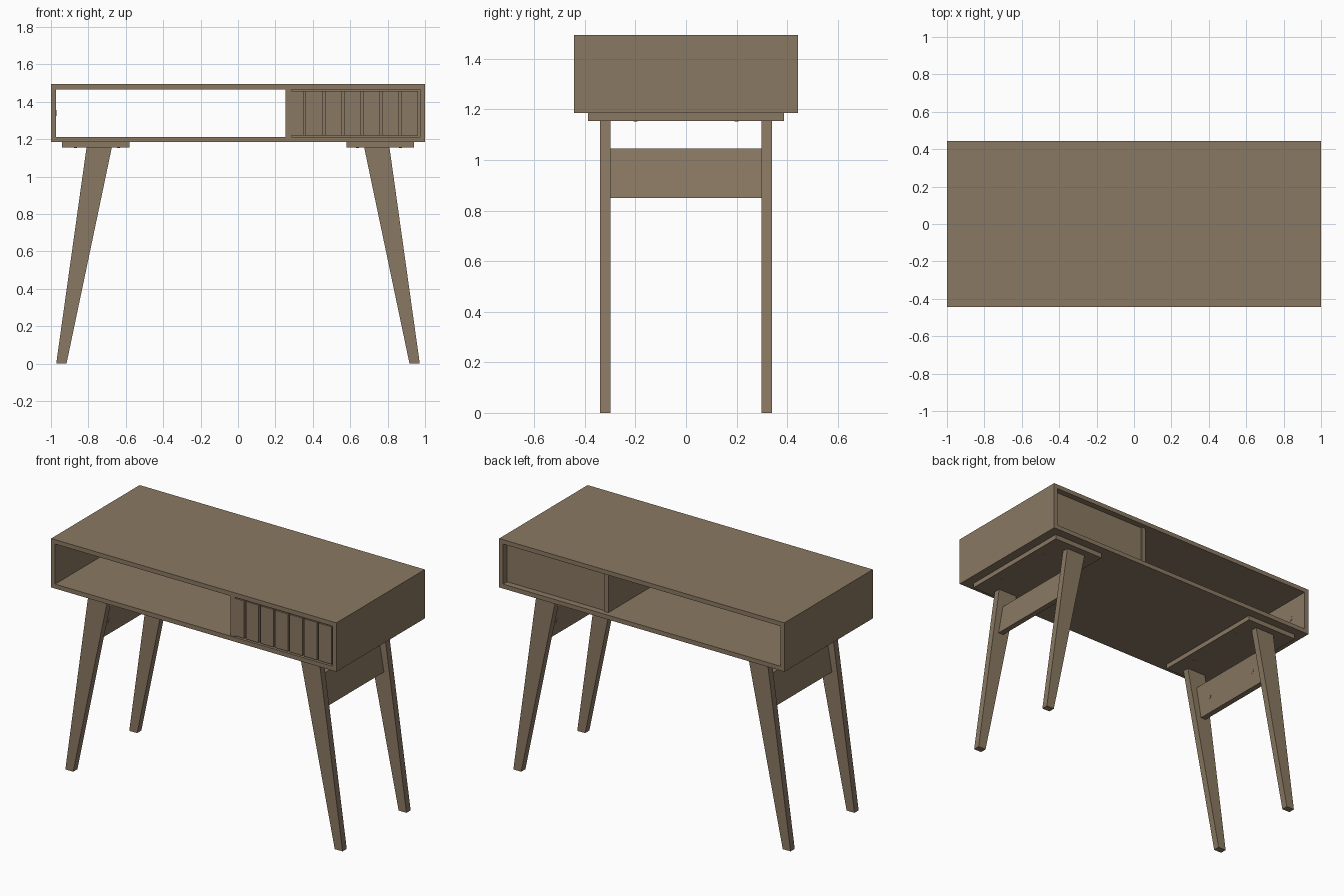
import bpy, bmesh, math
from mathutils import Matrix

if "Cube" in bpy.data.objects:
    bpy.data.objects.remove(bpy.data.objects["Cube"])

wood = bpy.data.materials.new("walnut_brown")
wood.diffuse_color = (0.255, 0.19, 0.122, 1)
wood.use_nodes = True
wood.node_tree.nodes["Principled BSDF"].inputs["Base Color"].default_value = wood.diffuse_color


def finish(name, bm):
    bmesh.ops.recalc_face_normals(bm, faces=bm.faces)
    mesh = bpy.data.meshes.new(name)
    bm.to_mesh(mesh)
    bm.free()
    mesh.materials.append(wood)
    ob = bpy.data.objects.new(name, mesh)
    bpy.context.collection.objects.link(ob)
    return ob


def box(name, x0, x1, y0, y1, z0, z1):
    bm = bmesh.new()
    bmesh.ops.create_cube(bm, size=1)
    for v in bm.verts:
        v.co.x = x0 if v.co.x < 0 else x1
        v.co.y = y0 if v.co.y < 0 else y1
        v.co.z = z0 if v.co.z < 0 else z1
    return finish(name, bm)


def prism(name, profile, y0, y1):
    """Extrude an (x, z) outline along y."""
    bm = bmesh.new()
    face = bm.faces.new([bm.verts.new((x, y0, z)) for x, z in profile])
    ext = bmesh.ops.extrude_face_region(bm, geom=[face])
    for v in ext["geom"]:
        if isinstance(v, bmesh.types.BMVert):
            v.co.y = y1
    return finish(name, bm)


def screw(name, loc, tilt, r=0.014):
    """Thin round cap facing along the tilted local z."""
    bm = bmesh.new()
    bmesh.ops.create_cone(bm, cap_ends=True, segments=16, radius1=r, radius2=r,
                          depth=0.004,
                          matrix=Matrix.Translation(loc) @ Matrix.Rotation(tilt, 4, 'Y'))
    finish(name, bm)


D, Z0, Z1, T = 0.443, 1.185, 1.495, 0.028

# Open carcass
box("desk_top", -1, 1, -D, D, Z1 - T, Z1)
box("desk_bottom", -1, 1, -D, D, Z0, Z0 + T)
for side, s in (("left", -1), ("right", 1)):
    xs = sorted((s, s * (1 - T)))
    box(side + "_side_panel", *xs, -D, D, Z0 + T, Z1 - T)

# Drawer compartment: divider, recessed back, grooved front
box("divider", 0.255, 0.285, -D + 0.005, D - 0.03, Z0 + T, Z1 - T)
box("compartment_back", 0.285, 1 - T, D - 0.06, D - 0.04, Z0 + T, Z1 - T)
box("drawer_front", 0.287, 0.963, -D + 0.025, -D + 0.045, 1.22, 1.458)
edges = [0.287] + [0.35 + 0.102 * i for i in range(6)] + [0.963]
for i, (a, b) in enumerate(zip(edges, edges[1:])):
    box(f"drawer_slat_{i + 1}", a + (0.012 if i else 0), b, -D + 0.005, -D + 0.025, 1.22, 1.458)

# Splayed leg frames
LEG = [(0.972, 0), (0.917, 0), (0.675, 1.155), (0.81, 1.155)]
cx = lambda z: 0.945 - 0.175 * z          # leg centre line
tilt = math.atan(0.175)
for side, s in (("left", -1), ("right", 1)):
    xs = sorted((s * 0.58, s * 0.94))
    box(side + "_mount_plate", *xs, -0.387, 0.387, 1.155, Z0)
    for end, y in (("front", -0.32), ("back", 0.32)):
        prism(f"{end}_{side}_leg", [(s * x, z) for x, z in LEG], y - 0.021, y + 0.021)
    h = 0.018
    prism(side + "_apron", [(s * (cx(z) + o), z) for z, o in
                            ((0.85, -h), (0.85, h), (1.045, h), (1.045, -h))], -0.30, 0.30)
    # Screw caps on the apron's inner face and under the mount plate
    for y in (-0.2, 0.2):
        screw(side + "_apron_screw", (s * (cx(0.948) - h), y, 0.948),
              s * (math.pi / 2 - tilt))
        for x in (0.64, 0.87):
            screw(side + "_plate_screw", (s * x, y, 1.155), 0, 0.008)

# Cap on the inner face of the left side panel
screw("inner_side_cap", (-1 + T, 0.31, 1.34), math.pi / 2, 0.016)
